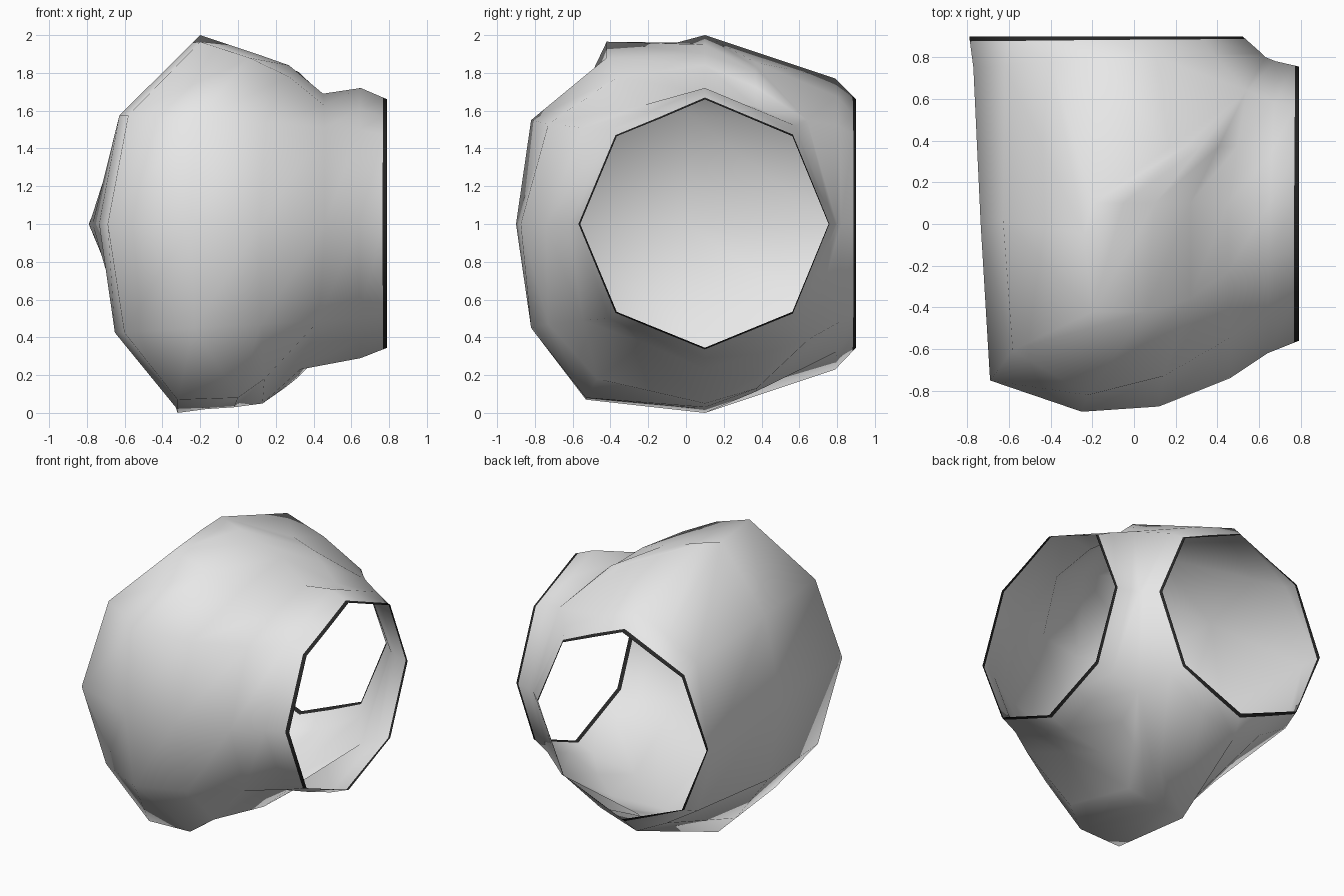
import bpy, bmesh
from mathutils import Vector

if "Cube" in bpy.data.objects:
    bpy.data.objects.remove(bpy.data.objects["Cube"])

# Elbow shell stations, from the back opening round the bend to the right opening:
# outer xy, top xyz, bottom xz, inner xy, shoulder height, diagonal height,
# outer spread, inner bulge
STATIONS = [
    ((-.79, .90), (-.135, .9, 1.66), (-.135, .345), (.52, .90), .56, .465, .707, 0),
    ((-.77, .75), (-.17, .79, 1.77), (-.17, .23), (.61, .82), .66, .52, .75, .03),
    ((-.735, .0), (-.20, .1, 2.00), (-.32, .00), (.63, .80), 0, .575, .80, .08),
    ((-.69, -.75), (-.05, .1, 1.95), (-.17, .02), (.63, .80), 0, .575, .83, .08),
    ((-.25, -.90), (.10, .1, 1.90), (-.02, .03), (.63, .80), 0, .55, .92, .08),
    ((.12, -.875), (.27, .1, 1.84), (.13, .05), (.63, .80), 0, .53, .85, .03),
    ((.46, -.74), (.45, .1, 1.69), (.33, .23), (.63, .80), .63, .51, .77, 0),
    ((.64, -.62), (.65, .1, 1.72), (.65, .29), (.68, .78), .61, .50, .707, 0),
    ((.79, -.56), (.79, .1, 1.66), (.79, .345), (.79, .755), .56, .465, .707, 0),
]
# Upper and lower ridge points of the full bend stations
RIDGES = {
    2: ((-.24, -.05, 1.96), (-.33, -.08, .03)),
    3: ((-.20, -.42, 1.965), (-.32, -.53, .07)),
    4: ((.06, -.42, 1.88), (0, -.53, .08)),
    5: ((.27, -.36, 1.78), (.14, -.47, .18)),
}
CROTCH = (.63, .80)  # inner point shared by all bend stations


def plan(a, b, t, z):
    """Point between two plan positions, at height z."""
    return Vector((a[0] + (b[0] - a[0]) * t, a[1] + (b[1] - a[1]) * t, z))


def ring(i, station):
    outer, top, (bx, bz), inner, hu, ho, k, bulge = station
    top, bottom = Vector(top), Vector((bx, top[1], bz))
    hi = .465 if i in (0, len(STATIONS) - 1) else .52
    up_in, low_in = plan(top, inner, .707, 1 + hi), plan(bottom, inner, .707, 1 - hi)
    if inner == CROTCH:
        up_in, low_in = Vector((.54, .64, 1.55)), Vector((.51, .65, .39))
    ridge_up, ridge_low = plan(top, outer, k / 2, 1 + hu), plan(bottom, outer, k / 2, 1 - hu)
    if i in RIDGES:
        ridge_up, ridge_low = (Vector(p) for p in RIDGES[i])
    lift = Vector((0, 0, bulge))
    return [
        plan(outer, outer, 0, 1),
        plan(top, outer, k, 1 + ho), ridge_up, top,
        top.lerp(up_in, .5) + lift, up_in, plan(inner, inner, 0, 1),
        low_in, bottom.lerp(low_in, .5) - lift, bottom,
        ridge_low, plan(bottom, outer, k, 1 - ho),
    ]


def material(name, value):
    m = bpy.data.materials.new(name)
    m.diffuse_color = (value, value, value, 1)
    m.use_nodes = True
    m.node_tree.nodes["Principled BSDF"].inputs["Base Color"].default_value = m.diffuse_color
    return m


rings = [ring(i, s) for i, s in enumerate(STATIONS)]

# Narrow rings next to each opening carry the dark rims
rings.insert(1, [a.lerp(b, .16) for a, b in zip(rings[0], rings[1])])
rings.insert(-1, [a.lerp(b, .16) for a, b in zip(rings[-1], rings[-2])])

# Skin the rings into one open shell
bm = bmesh.new()
loops = [[bm.verts.new(p) for p in r] for r in rings]
n = len(loops[0])
for i in range(len(loops) - 1):
    for j in range(n):
        k = (j + 1) % n
        f = bm.faces.new((loops[i][j], loops[i][k], loops[i + 1][k], loops[i + 1][j]))
        f.smooth = True
        f.material_index = 1 if i in (0, len(loops) - 2) else 0
bmesh.ops.remove_doubles(bm, verts=bm.verts, dist=.0005)
bmesh.ops.recalc_face_normals(bm, faces=bm.faces)

# Make the normals point away from the middle of the shell
middle = Vector((-.1, 0, 1))
if sum(f.normal.dot(f.calc_center_median() - middle) for f in bm.faces) < 0:
    bmesh.ops.reverse_faces(bm, faces=bm.faces)

mesh = bpy.data.meshes.new("elbow_shell")
bm.to_mesh(mesh)
bm.free()
mesh.materials.append(material("light grey", .8))
mesh.materials.append(material("dark rim", .02))
shell = bpy.data.objects.new("elbow_shell", mesh)
bpy.context.collection.objects.link(shell)
